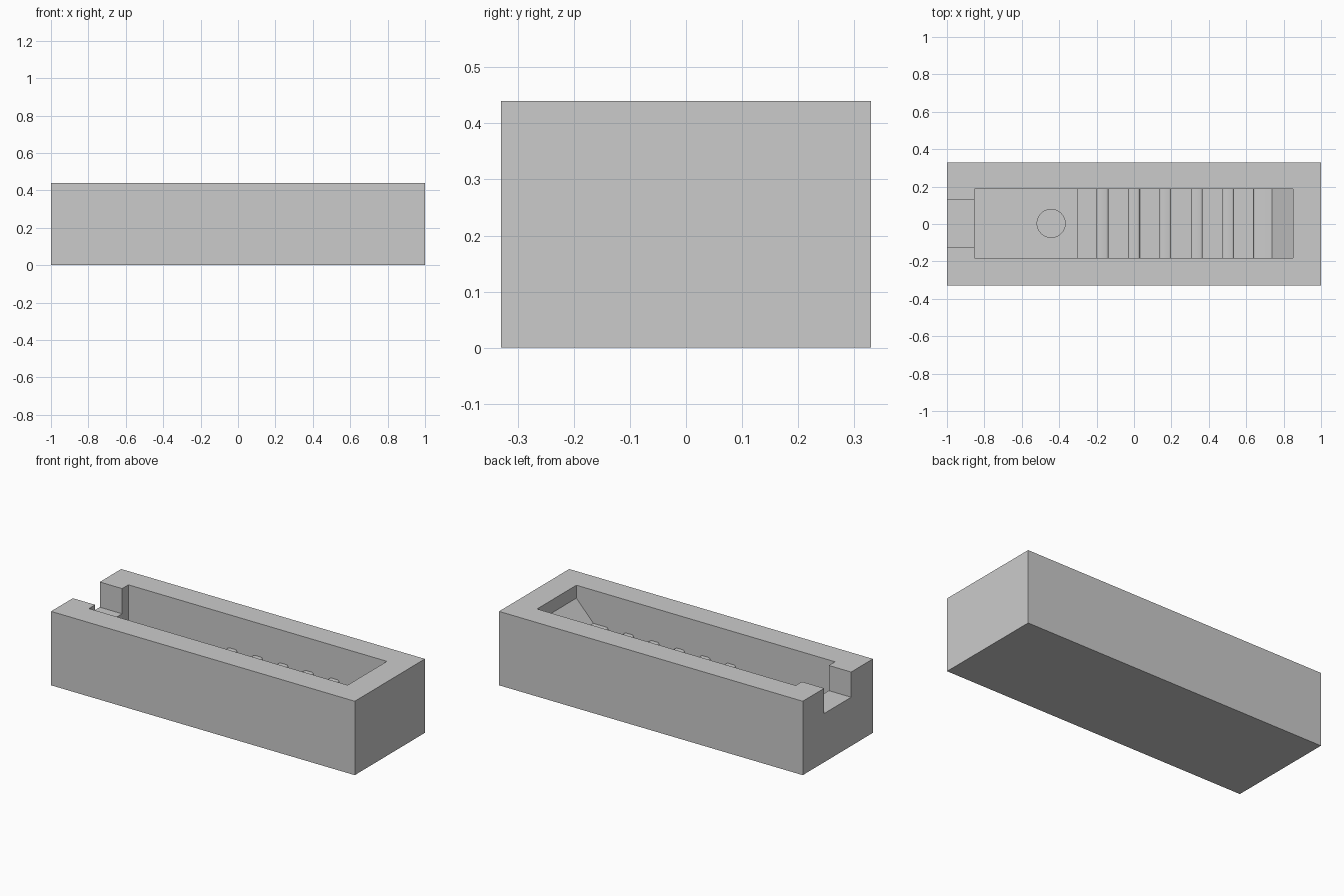
import bpy
import bmesh
import math

cube = bpy.data.objects.get("Cube")
if cube:
    bpy.data.objects.remove(cube)

HEIGHT, HALF_DEPTH = 0.44, 0.33
FLOOR, TROUGH, RIDGE = 0.17, 0.2, 0.243

stone = bpy.data.materials.new("plain grey")
stone.use_nodes = True
grey = (0.6, 0.6, 0.6, 1)
stone.diffuse_color = grey
stone.node_tree.nodes["Principled BSDF"].inputs["Base Color"].default_value = grey


def prism(name, profile, y0, y1):
    """Extrude an x-z outline along y."""
    bm = bmesh.new()
    face = bm.faces.new([bm.verts.new((x, y0, z)) for x, z in profile])
    grown = bmesh.ops.extrude_face_region(bm, geom=[face])["geom"]
    moved = [v for v in grown if isinstance(v, bmesh.types.BMVert)]
    bmesh.ops.translate(bm, verts=moved, vec=(0, y1 - y0, 0))
    bmesh.ops.recalc_face_normals(bm, faces=bm.faces)
    mesh = bpy.data.meshes.new(name)
    bm.to_mesh(mesh)
    bm.free()
    mesh.materials.append(stone)
    obj = bpy.data.objects.new(name, mesh)
    bpy.context.collection.objects.link(obj)
    return obj


def box(x0, x1, z0, z1):
    return [(x0, z0), (x1, z0), (x1, z1), (x0, z1)]


def carve(target, cutter):
    """Subtract a cutter, then discard it."""
    mod = target.modifiers.new("carve", "BOOLEAN")
    mod.operation, mod.solver, mod.object = "DIFFERENCE", "EXACT", cutter
    bpy.context.view_layer.objects.active = target
    bpy.ops.object.modifier_apply(modifier=mod.name)
    bpy.data.objects.remove(cutter)


# Solid block
trough = prism("trough_body", box(-1, 1, 0, HEIGHT), -HALF_DEPTH, HALF_DEPTH)

# Cavity outline: low floor, grooves between rounded ridges, end ramp
R = 0.012
outline = [(-0.853, HEIGHT + 0.1), (-0.853, FLOOR), (-0.305, FLOOR), (-0.305, TROUGH)]
for i in range(6):
    left = -0.2 + 0.168 * i
    right = left + 0.063
    outline += [(left, TROUGH)]
    for k in range(4):
        a = math.pi / 2 * k / 3
        outline.append((left + R - R * math.cos(a), RIDGE - R + R * math.sin(a)))
    if i < 5:
        for k in range(4):
            a = math.pi / 2 * k / 3
            outline.append((right - R + R * math.sin(a), RIDGE - R + R * math.cos(a)))
        outline.append((right, TROUGH))
outline += [(0.738, RIDGE), (0.85, 0.363), (0.85, HEIGHT + 0.1)]
carve(trough, prism("cavity_cutter", outline, -0.183, 0.187))

# Spout notch in the right end wall
carve(trough, prism("notch_cutter", box(-1.1, -0.8, 0.29, HEIGHT + 0.1), -0.125, 0.128))

# Round drain recess in the low floor
bpy.ops.mesh.primitive_cylinder_add(vertices=48, radius=0.075, depth=0.1,
                                    location=(-0.443, 0.003, FLOOR + 0.02))
drain = bpy.context.object
drain.data.materials.append(stone)
carve(trough, drain)

# Smooth the rounded parts, keep edges crisp
bpy.ops.object.select_all(action="DESELECT")
trough.select_set(True)
bpy.context.view_layer.objects.active = trough
bpy.ops.object.shade_smooth_by_angle(angle=math.radians(35))
